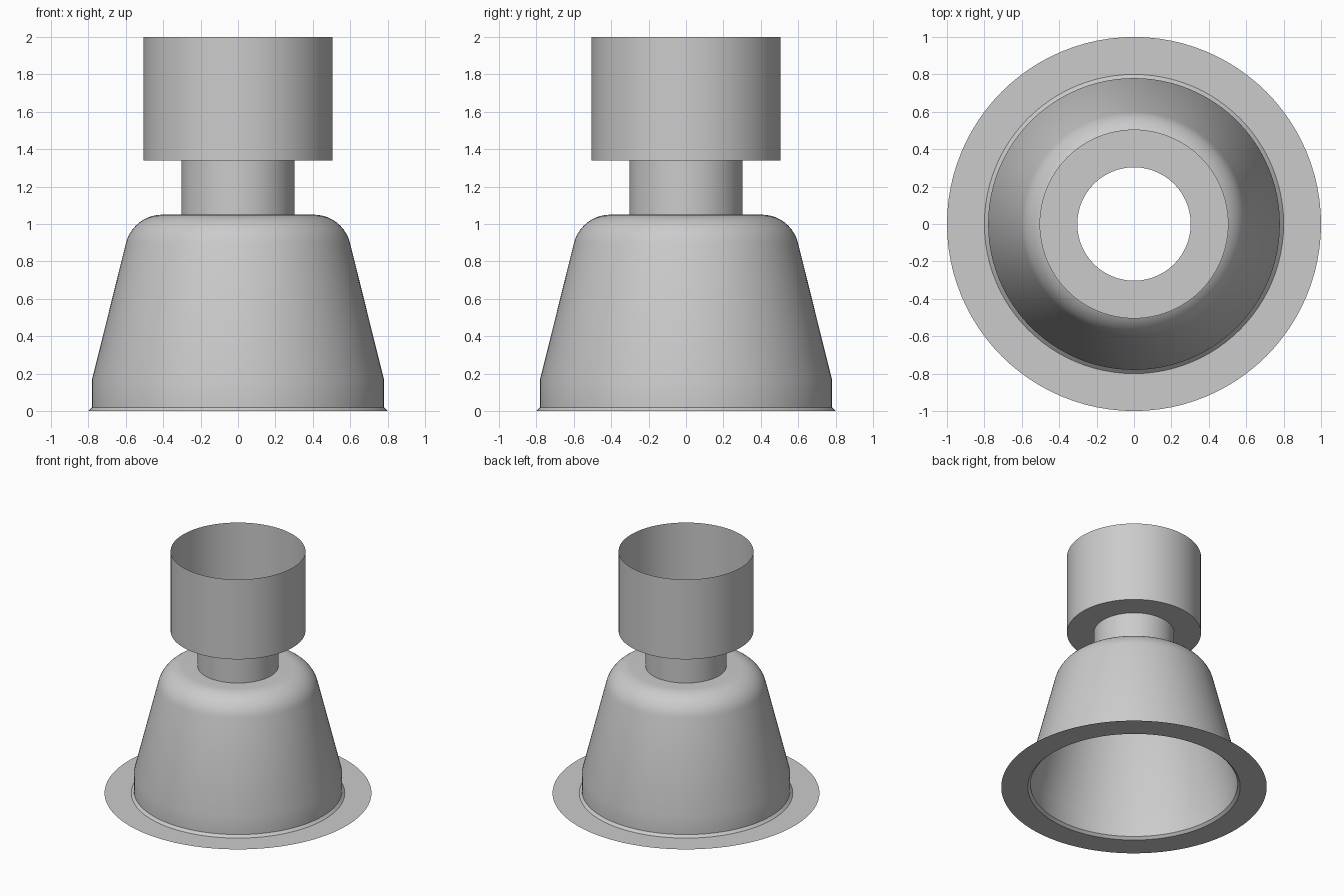
import bpy
import bmesh
from math import cos, sin, pi, radians
from mathutils import Matrix, Vector

cube = bpy.data.objects.get("Cube")
if cube:
    bpy.data.objects.remove(cube, do_unlink=True)

SEGMENTS = 96

grey = bpy.data.materials.new("plain grey")
grey.use_nodes = True
colour = (0.6, 0.6, 0.6, 1)
grey.diffuse_color = colour
grey.node_tree.nodes["Principled BSDF"].inputs["Base Color"].default_value = colour


def revolve(name, profile):
    """Turn a (radius, height) profile, listed bottom to top, into an open sheet."""
    bm = bmesh.new()
    rings = []
    for radius, height in profile:
        base = Vector((radius, 0, height))
        rings.append([bm.verts.new(Matrix.Rotation(2 * pi * i / SEGMENTS, 3, "Z") @ base)
                      for i in range(SEGMENTS)])
    for low, high in zip(rings, rings[1:]):
        for i in range(SEGMENTS):
            j = (i + 1) % SEGMENTS
            bm.faces.new((low[i], low[j], high[j], high[i]))
    mesh = bpy.data.meshes.new(name)
    bm.to_mesh(mesh)
    bm.free()
    mesh.materials.append(grey)
    obj = bpy.data.objects.new(name, mesh)
    bpy.context.collection.objects.link(obj)
    bpy.ops.object.select_all(action="DESELECT")
    obj.select_set(True)
    bpy.context.view_layer.objects.active = obj
    bpy.ops.object.shade_smooth_by_angle(angle=radians(30))


# Flat base flange and the small chamfer that joins it to the body
revolve("base_flange", [(1.0, 0), (0.8, 0)])
revolve("base_chamfer", [(0.8, 0), (0.78, 0.02)])

# Tapered body with a rounded shoulder and flat top
shoulder = [(0.405 + 0.2 * cos(a), 0.85 + 0.2 * sin(a))
            for a in (radians(14 + 76 * i / 10) for i in range(11))]
revolve("body", [(0.78, 0.02), (0.78, 0.17)] + shoulder + [(0.303, 1.05)])

# Narrow neck
revolve("neck", [(0.303, 1.05), (0.303, 1.34)])

# Open cup with a ring-shaped floor
revolve("cup", [(0.303, 1.34), (0.505, 1.34), (0.505, 2.0)])
